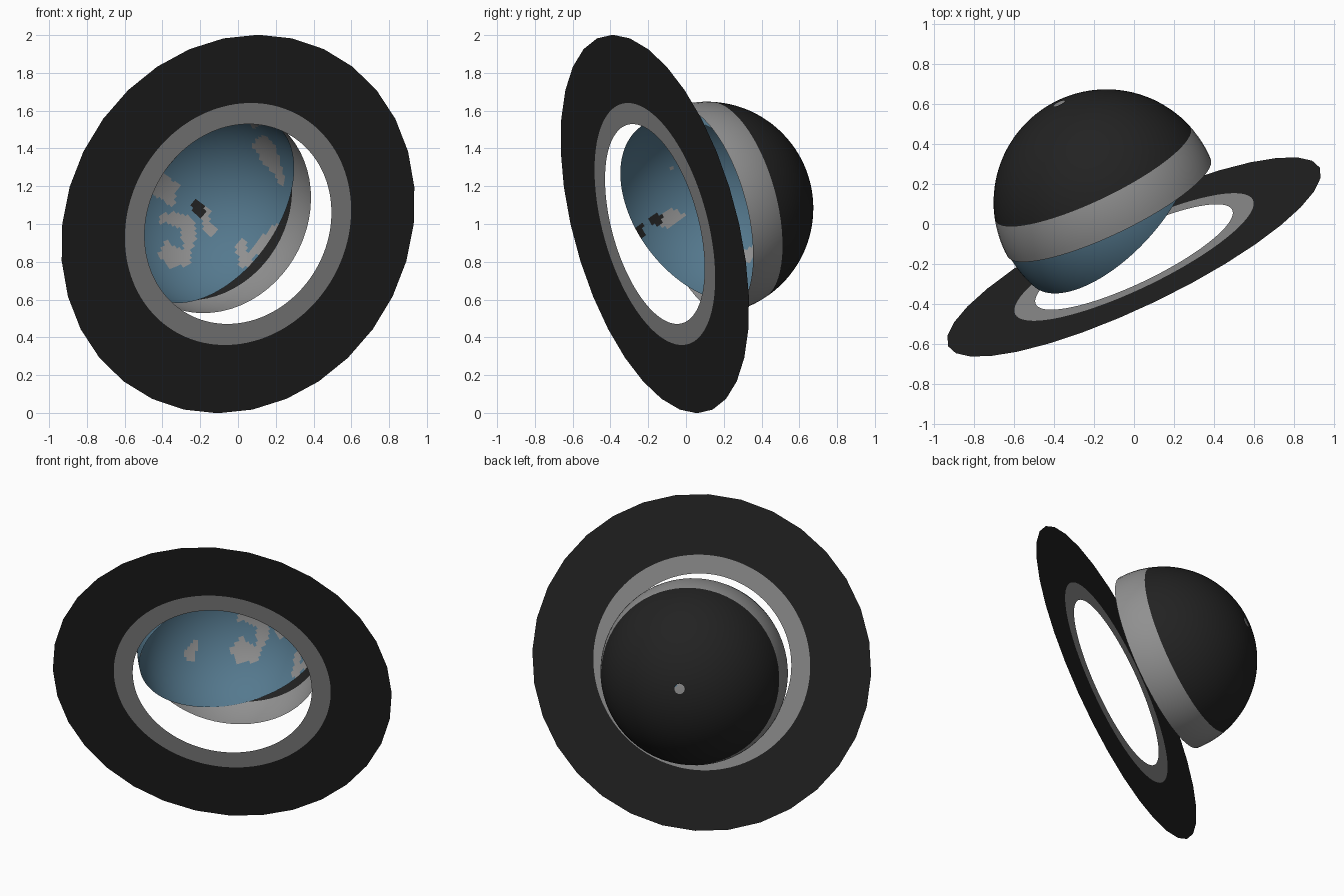
import bpy, bmesh, math
from mathutils import Vector, Matrix, noise

if "Cube" in bpy.data.objects:
    bpy.data.objects.remove(bpy.data.objects["Cube"])


def material(name, rgb):
    m = bpy.data.materials.new(name)
    m.use_nodes = True
    m.diffuse_color = (*rgb, 1)
    m.node_tree.nodes["Principled BSDF"].inputs["Base Color"].default_value = (*rgb, 1)
    return m


black = material("black", (0.016, 0.016, 0.016))
grey = material("grey", (0.28, 0.28, 0.28))
blue = material("sea blue", (0.09, 0.19, 0.27))

AXIS = Vector((0.42, -0.875, -0.24)).normalized()    # ring and outer dome
TILT = Vector((0.65, -0.6, -0.466)).normalized()     # inner bowl opening
DOME_C = Vector((-0.138, 0.109, 1.083))
RING_C = Vector((0, -0.165, 1.0))


def place(axis, centre):
    return Matrix.Translation(centre) @ axis.to_track_quat('Z', 'Y').to_matrix().to_4x4()


def finish(bm, name, mats, matrix, smooth=True):
    bm.transform(matrix)
    me = bpy.data.meshes.new(name)
    for f in bm.faces:
        f.smooth = smooth
    bm.to_mesh(me)
    bm.free()
    for m in mats:
        me.materials.append(m)
    ob = bpy.data.objects.new(name, me)
    bpy.context.collection.objects.link(ob)
    return ob


def bowl(radius, segments, rings, rim):
    """Sphere cut open at local height rim, opening along +z."""
    bm = bmesh.new()
    bmesh.ops.create_uvsphere(bm, u_segments=segments, v_segments=rings, radius=radius)
    cut(bm, rim, True)
    return bm


def cut(bm, height, clear):
    geom = bm.verts[:] + bm.edges[:] + bm.faces[:]
    bmesh.ops.bisect_plane(bm, geom=geom, plane_co=(0, 0, height),
                           plane_no=(0, 0, 1), clear_outer=clear)


# Flat ring: coarse outer edge, round inner edges
def annulus(name, outer, inner, mat, sides=None, steps=128):
    bm = bmesh.new()
    loops = []
    for i in range(steps):
        a = 2 * math.pi * i / steps
        r = outer
        if sides:
            half = math.pi / sides
            r = outer * math.cos(half) / math.cos(a % (2 * half) - half)
        d = Vector((math.cos(a), math.sin(a), 0))
        loops.append((bm.verts.new(d * r), bm.verts.new(d * inner)))
    for i in range(steps):
        (a, b), (c, d) = loops[i], loops[(i + 1) % steps]
        bm.faces.new((a, c, d, b))
    finish(bm, name, [mat], place(AXIS, RING_C), False)


annulus("outer_ring", 1.032, 0.66, black, sides=32)
annulus("inner_ring", 0.66, 0.545, grey)

# Outer dome: black back with a pinhole at the pole, grey band at the rim
R = 0.565
BAND = -0.16
bm = bowl(R, 64, 56, 0.03)
cut(bm, BAND, False)
pole = [v for v in bm.verts if v.co.z < -0.9995 * R]
bmesh.ops.delete(bm, geom=pole, context='VERTS')
for f in bm.faces:
    f.material_index = int(f.calc_center_median().z > BAND)
finish(bm, "outer_dome", [black, grey], place(AXIS, DOME_C))

# Land patches as strokes: start, end, width; seen along y, or along x
LAND_Y = [((-.42, 1.22), (-.37, 1.17), .06), ((-.38, 1.03), (-.27, 1.02), .03),
          ((-.26, 1.0), (-.26, .9), .035), ((-.37, .84), (-.3, .83), .055),
          ((-.18, 1.06), (-.15, .97), .03), ((.13, 1.42), (.18, 1.33), .045),
          ((.21, 1.29), (.23, 1.22), .02), ((.02, .9), (.04, .8), .03),
          ((.06, .83), (.2, .97), .025), ((.08, 1.52), (.1, 1.52), .015)]
LAND_X = [((-.11, 1.03), (-.05, 1.04), .04), ((-.08, 1.29), (-.08, 1.29), .012),
          ((.32, .83), (.37, .87), .03)]
DARK_Y = [((-.22, 1.1), (-.2, 1.06), .024)]
DARK_X = [((-.17, 1.02), (-.15, 1.03), .027), ((-.24, .98), (-.24, .94), .02)]


def covered(strokes, point, wobble):
    p = Vector(point)
    for a, b, width in strokes:
        a, b = Vector(a), Vector(b)
        ab = b - a
        t = max(0, min(1, (p - a).dot(ab) / max(ab.length_squared, 1e-6)))
        if (p - a - ab * t).length < width * (1 + wobble):
            return True
    return False


# Inner bowl: blue, with land patches
bm = bowl(0.556, 160, 80, 0.02)
frame = place(TILT, DOME_C)
for f in bm.faces:
    c = frame @ f.calc_center_median()
    w = 0.6 * noise.noise(c * 18)
    at_back, at_side = c.y > DOME_C.y, c.x < DOME_C.x - 0.3
    if (at_back and covered(DARK_Y, (c.x, c.z), w)) or (at_side and covered(DARK_X, (c.y, c.z), w)):
        f.material_index = 2
    elif (at_back and covered(LAND_Y, (c.x, c.z), w)) or (at_side and covered(LAND_X, (c.y, c.z), w)):
        f.material_index = 1
finish(bm, "inner_bowl", [blue, grey, black], frame)
